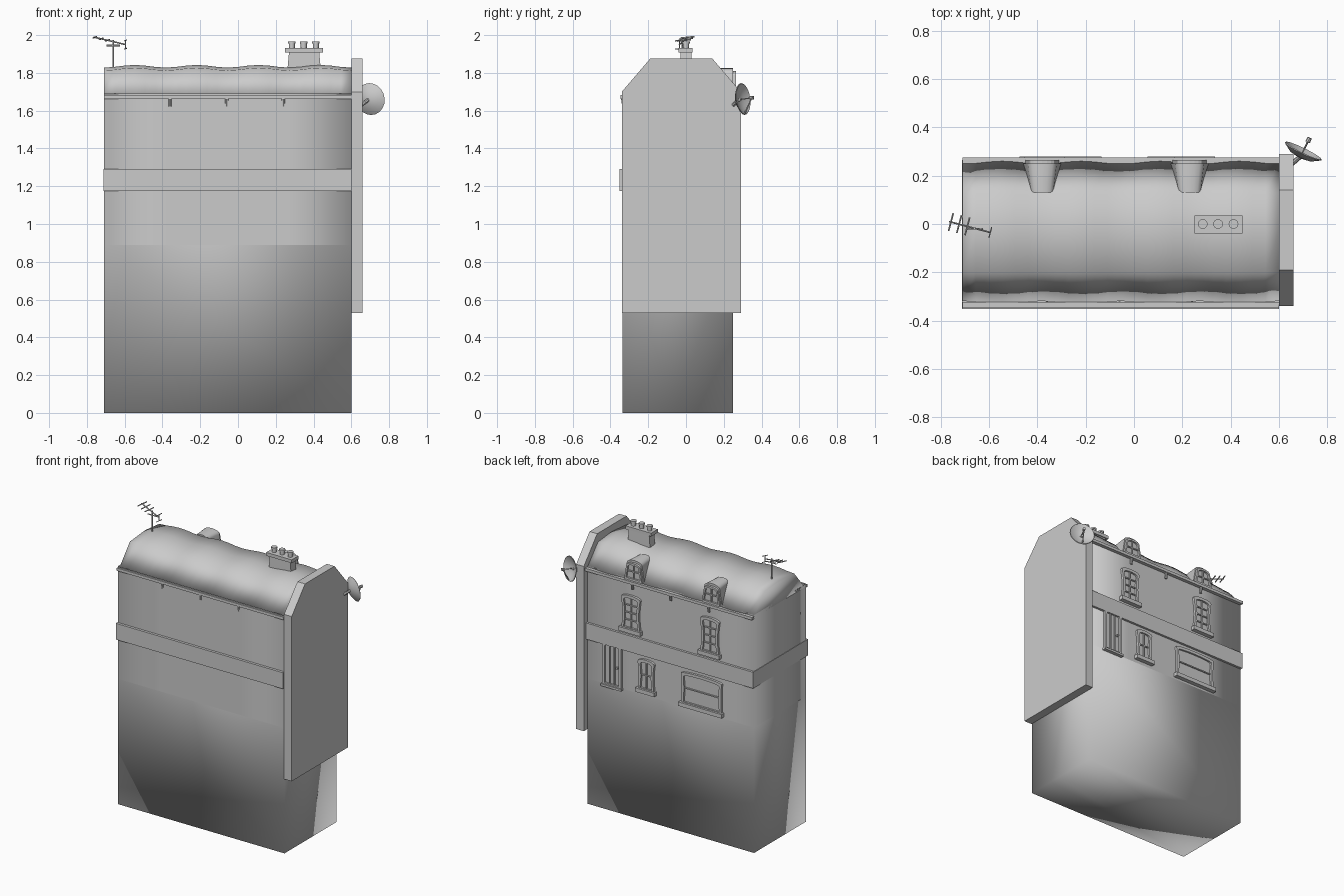
import bpy, bmesh, math
from mathutils import Vector, Matrix

cube = bpy.data.objects.get("Cube")
if cube:
    bpy.data.objects.remove(cube)

grey = bpy.data.materials.new("plain_grey")
grey.use_nodes = True
grey.diffuse_color = (0.6, 0.6, 0.6, 1)
grey.node_tree.nodes["Principled BSDF"].inputs["Base Color"].default_value = (0.6, 0.6, 0.6, 1)

LEFT, RIGHT, FRONT, BACK = -0.71, 0.60, -0.335, 0.25


def finish(name, bm, smooth=None):
    """smooth: None is flat, 180 is fully smooth, other values are a sharp angle"""
    bmesh.ops.recalc_face_normals(bm, faces=bm.faces)
    mesh = bpy.data.meshes.new(name)
    bm.to_mesh(mesh)
    bm.free()
    mesh.materials.append(grey)
    obj = bpy.data.objects.new(name, mesh)
    bpy.context.collection.objects.link(obj)
    if smooth == 180:
        for p in mesh.polygons:
            p.use_smooth = True
    elif smooth:
        bpy.ops.object.select_all(action='DESELECT')
        obj.select_set(True)
        bpy.context.view_layer.objects.active = obj
        bpy.ops.object.shade_smooth_by_angle(angle=math.radians(smooth))
    return obj


def loft(name, loops, caps=True, smooth=None):
    bm = bmesh.new()
    rows = [[bm.verts.new(p) for p in loop] for loop in loops]
    n = len(rows[0])
    for a, b in zip(rows, rows[1:]):
        for i in range(n):
            j = (i + 1) % n
            bm.faces.new((a[i], a[j], b[j], b[i]))
    if caps:
        bm.faces.new(rows[0])
        bm.faces.new(rows[-1])
    return finish(name, bm, smooth)


def boxes(name, items):
    bm = bmesh.new()
    for x0, x1, y0, y1, z0, z1 in items:
        m = Matrix.Translation(((x0 + x1) / 2, (y0 + y1) / 2, (z0 + z1) / 2))
        m = m @ Matrix.Diagonal((x1 - x0, y1 - y0, z1 - z0, 1))
        bmesh.ops.create_cube(bm, size=1, matrix=m)
    return finish(name, bm)


def rods(name, items, sides=8):
    bm = bmesh.new()
    for p, q, r in items:
        p, q = Vector(p), Vector(q)
        d = q - p
        m = Matrix.Translation((p + q) / 2) @ d.to_track_quat('Z', 'Y').to_matrix().to_4x4()
        bmesh.ops.create_cone(bm, cap_ends=True, segments=sides, radius1=r, radius2=r,
                              depth=d.length, matrix=m)
    return finish(name, bm, 40)


def outline(cx, z0, w, h, top=1.0, waist=0.0, arch=0.02):
    """x, z loop with bowed sides and an arched head"""
    def half(t):
        return w / 2 * (1 + (top - 1) * t) * (1 - waist * math.sin(math.pi * t))
    side = [(half(t / 4), z0 + (h - arch) * t / 4) for t in range(5)]
    head = [(half(1) * math.cos(a), z0 + h - arch + arch * math.sin(a))
            for a in (math.pi * k / 8 for k in range(1, 8))]
    pts = side + head + [(-x, z) for x, z in reversed(side)]
    return [(cx + x, z) for x, z in pts]


def at(loop, y):
    return [(x, y, z) for x, z in loop]


def window(name, cx, z0, w, h, cols, rows, y=BACK, rim=0.02, sill=True, **shape):
    """frame, glass plate, glazing bars and sill on a wall facing the back"""
    outer = outline(cx, z0, w, h, **shape)
    inner = [(cx + (x - cx) * (1 - 2 * rim / w), z0 + rim + (z - z0) * (1 - 2 * rim / h))
             for x, z in outer]
    loft(name + "_frame", [at(outer, y - 0.01), at(outer, y + 0.016),
                           at(inner, y + 0.016), at(inner, y)], False)
    loft(name + "_glass", [at(inner, y - 0.005), at(inner, y + 0.003)])
    bars, t = [], 0.004
    iw, ih = w - 2 * rim, h - 2 * rim
    narrow = (1 + shape.get("top", 1)) / 2 * (1 - shape.get("waist", 0))
    for i in range(1, cols):
        x = cx + iw * narrow * (i / cols - 0.5)
        bars.append((x - t, x + t, y, y + 0.011, z0 + rim, z0 + h - rim))
    for i in range(1, rows):
        z = z0 + rim + ih * i / rows
        bars.append((cx - iw * narrow / 2, cx + iw * narrow / 2, y, y + 0.011, z - t, z + t))
    if bars:
        boxes(name + "_bars", bars)
    if sill:
        boxes(name + "_sill", [(cx - w / 2 - 0.01, cx + w / 2 + 0.01, y - 0.01, y + 0.03,
                                z0 - 0.012, z0 + 0.016)])


# Plinth block: softly shaded, with a mid point on each lower end edge
bm = bmesh.new()
MID, TOP = -0.06, 0.89
ends = []
for x in (LEFT, RIGHT):
    ends.append([bm.verts.new((x, y, z)) for y, z in
                 ((FRONT, TOP), (FRONT, 0), (MID, 0), (BACK, 0), (BACK, TOP))])
for ft, fb, mid, bb, bt in ends:
    for tri in ((ft, fb, mid), (ft, mid, bt), (mid, bb, bt)):
        bm.faces.new(tri)
for i in range(4):
    bm.faces.new((ends[0][i], ends[0][i + 1], ends[1][i + 1], ends[1][i]))
finish("plinth", bm, 180)

# House walls
xs = [LEFT, -0.38, -0.06, 0.26, RIGHT]
ring = [(x, FRONT) for x in xs] + [(RIGHT, MID)] + [(x, BACK) for x in reversed(xs)] + [(LEFT, MID)]
loft("house_walls", [[(x, y, z) for x, y in ring] for z in (TOP, 1.69)], False, 180)

# Band course around the house
boxes("band_course", [(LEFT - 0.003, RIGHT, -0.353, 0.266, 1.175, 1.29)])

# Sagging roof
profile = [(-0.325, 1.67), (-0.2, 1.82), (-0.025, 1.835), (0.13, 1.82), (0.265, 1.67)]
loops = []
for k in range(25):
    x = LEFT + (RIGHT - LEFT) * k / 24
    wave = -math.cos(2 * math.pi * k / 6)
    loops.append([(x, y + (0.006 * wave if y > 0.2 else -0.006 * wave if y < -0.3 else 0),
                   z + (0.007 * wave if z > 1.7 else 0)) for y, z in profile])
loft("roof", loops, True, 180)

# Tall end gable wall
gable = [(-0.34, 0.53), (-0.34, 1.70), (-0.19, 1.875), (0.14, 1.875), (0.29, 1.70), (0.29, 0.53)]
loft("gable_wall", [[(x, y, z) for y, z in gable] for x in (RIGHT, 0.66)])

# Gutters and their brackets
for label, y, side in (("front", -0.335, -1), ("back", 0.263, 1)):
    boxes(label + "_gutter", [(LEFT, RIGHT, y - 0.012, y + 0.012, 1.662, 1.682)])
    rods(label + "_gutter_brackets", [((x, y, 1.665), (x, y - side * 0.006, 1.622), 0.009)
                                      for x in (-0.36, -0.06, 0.24)])

# Dormers with glazed fronts
for label, x in (("right", -0.38), ("left", 0.23)):
    face = outline(x, 1.675, 0.16, 0.15, top=0.75, arch=0.025)
    rear = [(x + (px - x) * 0.75, z) for px, z in face]
    loft(label + "_dormer", [at(rear, 0.13), at(face, 0.25)], True, 35)
    window(label + "_dormer_window", x, 1.685, 0.14, 0.125, 2, 2, rim=0.014,
           sill=False, top=0.75, arch=0.02)

# Back windows
window("upper_left_window", 0.25, 1.325, 0.15, 0.25, 2, 4, waist=0.16)
window("upper_right_window", -0.37, 1.325, 0.15, 0.26, 2, 4, waist=0.16)
window("small_window", 0.13, 0.925, 0.13, 0.225, 2, 2, waist=0.14)
window("wide_window", -0.305, 0.915, 0.32, 0.235, 1, 2, waist=0.03, arch=0.015)

# Door with upright planks
window("door", 0.40, 0.885, 0.15, 0.33, 3, 1, sill=False, arch=0.04)
rods("door_knob", [((0.36, 0.25, 1.03), (0.36, 0.268, 1.03), 0.008)])
boxes("door_step", [(0.32, 0.48, 0.24, 0.275, 0.88, 0.895)])

# Chimney stack, cap and pots
loft("chimney_stack", [[(0.35 + sx * a, sy * b, z) for sx, sy in
                        ((-1, -1), (1, -1), (1, 1), (-1, 1))]
                       for a, b, z in ((0.09, 0.03, 1.80), (0.08, 0.028, 1.91))])
boxes("chimney_cap", [(0.25, 0.45, -0.04, 0.035, 1.908, 1.932)])
pots = (0.285, 0.348, 0.412)
rods("chimney_pots", [((x, 0, 1.93), (x, 0, 1.955), 0.016) for x in pots]
     + [((x, 0, 1.955), (x, 0, 1.967), 0.02) for x in pots], 12)

# Satellite dish, feed arm and mount
aim = Vector((0.43, 0.88, 0.12)).normalized()
hub = Vector((0.695, 0.29, 1.66))
spin = aim.to_track_quat('Z', 'Y').to_matrix()
loops = []
for r, d in ((0.01, -0.018), (0.05, -0.01), (0.085, 0.012), (0.082, 0.016), (0.05, -0.003), (0.01, -0.012)):
    loops.append([hub + spin @ Vector((r * math.cos(a), r * math.sin(a), d))
                  for a in (2 * math.pi * k / 20 for k in range(20))])
loft("dish", loops, True, 50)
feed = hub + aim * 0.065
rods("dish_arms", [(hub - aim * 0.01, (0.655, 0.25, 1.63), 0.01),
                   (hub + spin @ Vector((0, -0.08, 0.012)), feed, 0.004),
                   (hub, feed, 0.003), (feed - aim * 0.01, feed + aim * 0.01, 0.01)])

# Roof aerial: mast, boom, cross rods and reflector
tip, tail = Vector((-0.765, 0.01, 1.99)), Vector((-0.595, -0.035, 1.95))
across = Vector((0.25, 0.95, 0.1)).normalized() * 0.038
parts = [((-0.66, -0.02, 1.82), (-0.66, -0.02, 1.975), 0.005), (tip, tail, 0.004)]
for t in (0.04, 0.24, 0.44):
    c = tip.lerp(tail, t)
    parts.append((c - across, c + across, 0.004))
for dz in (-0.022, 0.022):
    c = tail + Vector((0, 0, dz))
    parts.append((c - across * 0.6, c + across * 0.6, 0.003))
parts.append((tail - Vector((0, 0, 0.022)), tail + Vector((0, 0, 0.022)), 0.003))
parts.append(((-0.695, -0.02, 1.945), (-0.625, -0.02, 1.945), 0.004))
rods("aerial", parts, 6)
